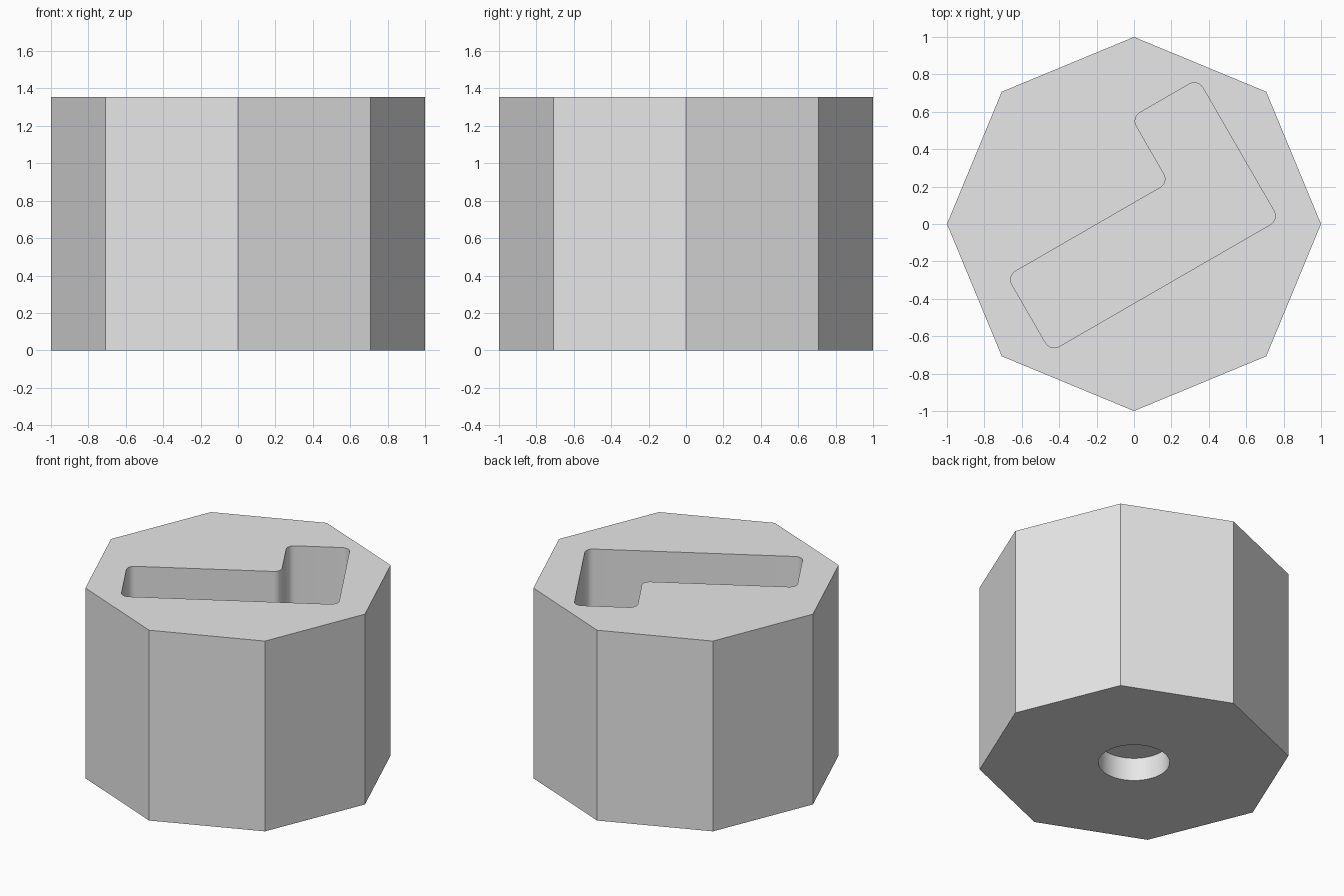
import bpy, bmesh
from math import radians
from mathutils import Matrix, Vector

HEIGHT = 1.355
POCKET_DEPTH = 1.0
HOLE_RADIUS, HOLE_DEPTH = 0.23, 0.165
OVERSHOOT = 0.1

if "Cube" in bpy.data.objects:
    bpy.data.objects.remove(bpy.data.objects["Cube"], do_unlink=True)

grey = bpy.data.materials.new("plain_grey")
grey.use_nodes = True
grey.diffuse_color = (0.8, 0.8, 0.8, 1)
grey.node_tree.nodes["Principled BSDF"].inputs["Base Color"].default_value = (0.8, 0.8, 0.8, 1)


def make_object(name, bm):
    bmesh.ops.recalc_face_normals(bm, faces=bm.faces)
    mesh = bpy.data.meshes.new(name)
    bm.to_mesh(mesh)
    bm.free()
    mesh.materials.append(grey)
    obj = bpy.data.objects.new(name, mesh)
    bpy.context.collection.objects.link(obj)
    return obj


def prism(name, sides, radius, bottom, top):
    bm = bmesh.new()
    place = Matrix.Translation((0, 0, (bottom + top) / 2))
    bmesh.ops.create_cone(bm, cap_ends=True, segments=sides, radius1=radius,
                          radius2=radius, depth=top - bottom, matrix=place)
    return make_object(name, bm)


def rounded_prism(name, outline, bottom, top, corner, turn):
    bm = bmesh.new()
    face = bm.faces.new([bm.verts.new((x, y, bottom)) for x, y in outline])
    grown = bmesh.ops.extrude_face_region(bm, geom=[face], use_keep_orig=True)
    lifted = [v for v in grown["geom"] if isinstance(v, bmesh.types.BMVert)]
    bmesh.ops.translate(bm, verts=lifted, vec=Vector((0, 0, top - bottom)))
    upright = [e for e in bm.edges
               if abs(e.verts[0].co.z - e.verts[1].co.z) > 0.01]
    bmesh.ops.bevel(bm, geom=upright, offset=corner, segments=6,
                    profile=0.5, affect='EDGES')
    bmesh.ops.rotate(bm, verts=bm.verts, cent=(0, 0, 0),
                     matrix=Matrix.Rotation(turn, 3, 'Z'))
    return make_object(name, bm)


# Eight-sided block with corners on the axes
block = prism("octagonal_block", 8, 1.0, 0, HEIGHT)

# Angled L-shaped pocket in the top
l_outline = [(-0.727, -0.367), (0.683, -0.367), (0.683, 0.5),
             (0.273, 0.5), (0.273, 0.098), (-0.727, 0.098)]
pocket = rounded_prism("pocket_cutter", l_outline, HEIGHT - POCKET_DEPTH,
                       HEIGHT + OVERSHOOT, 0.053, radians(30))

# Shallow round recess underneath
recess = prism("recess_cutter", 64, HOLE_RADIUS, -OVERSHOOT, HOLE_DEPTH)

# Cut both recesses and drop the cutters
bpy.ops.object.select_all(action='DESELECT')
bpy.context.view_layer.objects.active = block
block.select_set(True)
for cutter in (pocket, recess):
    cutter.hide_render = True
    cut = block.modifiers.new(cutter.name, 'BOOLEAN')
    cut.operation = 'DIFFERENCE'
    cut.solver = 'EXACT'
    cut.object = cutter
    bpy.ops.object.modifier_apply(modifier=cut.name)
    bpy.data.objects.remove(cutter, do_unlink=True)

bpy.ops.object.shade_smooth_by_angle(angle=radians(30))
